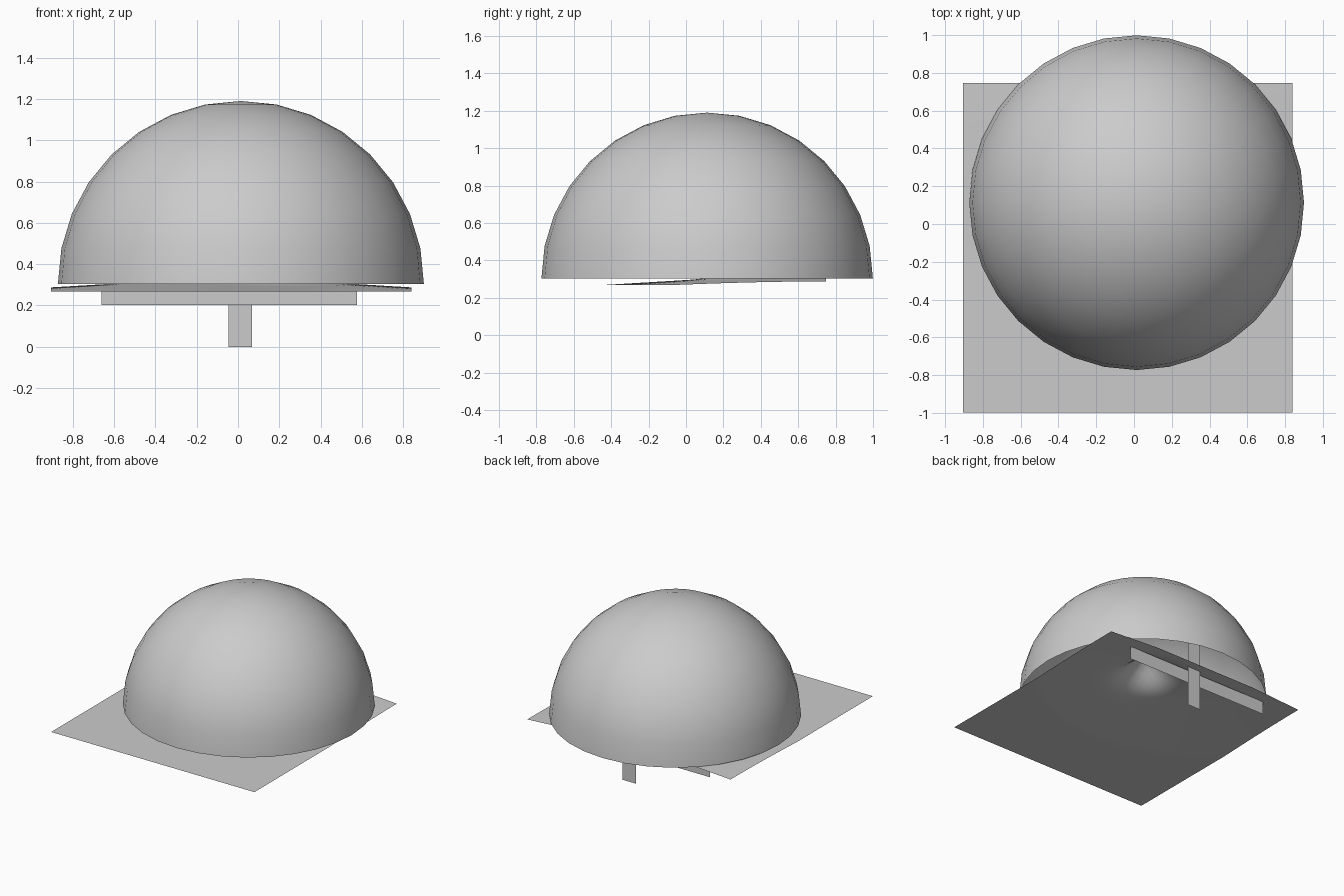
import bpy, bmesh, math
from mathutils import Vector

if "Cube" in bpy.data.objects:
    bpy.data.objects.remove(bpy.data.objects["Cube"])


def make_object(name, bm, smooth=False):
    mesh = bpy.data.meshes.new(name)
    bm.to_mesh(mesh)
    bm.free()
    for p in mesh.polygons:
        p.use_smooth = smooth
    ob = bpy.data.objects.new(name, mesh)
    bpy.context.collection.objects.link(ob)
    return ob


def upright_panel(name, x0, x1, y, z0, z1):
    bm = bmesh.new()
    bm.faces.new([bm.verts.new(c) for c in
                  ((x0, y, z0), (x1, y, z0), (x1, y, z1), (x0, y, z1))])
    return make_object(name, bm)


# Open dome: upper half of a 32 x 16 sphere
bm = bmesh.new()
bmesh.ops.create_uvsphere(bm, u_segments=32, v_segments=16, radius=0.886)
bmesh.ops.delete(bm, geom=[v for v in bm.verts if v.co.z < -0.01], context='VERTS')
bmesh.ops.translate(bm, verts=bm.verts, vec=(0.014, 0.113, 0.304))
make_object("dome", bm, True)

# Thin ground sheet rising gently to the back, with a small mound under the dome
bm = bmesh.new()
bmesh.ops.create_grid(bm, x_segments=40, y_segments=40, size=0.8725)
bmesh.ops.translate(bm, verts=bm.verts, vec=(-0.033, -0.125, 0.268))
for v in bm.verts:
    r = math.hypot(v.co.x + 0.033, v.co.y - 0.75)
    d = math.hypot(v.co.x - 0.2, v.co.y - 0.38)
    v.co.z += min(0.045, max(0, 0.06 * (1.2 - r)))
    v.co.z += 0.17 * math.exp(-0.5 * (d / 0.11) ** 2)
make_object("ground_sheet", bm, True)

# Flat upright panels at the back
upright_panel("cross_strip", -0.66, 0.577, 0.65, 0.203, 0.305)
upright_panel("post", -0.045, 0.067, 0.68, 0.0, 0.58)
